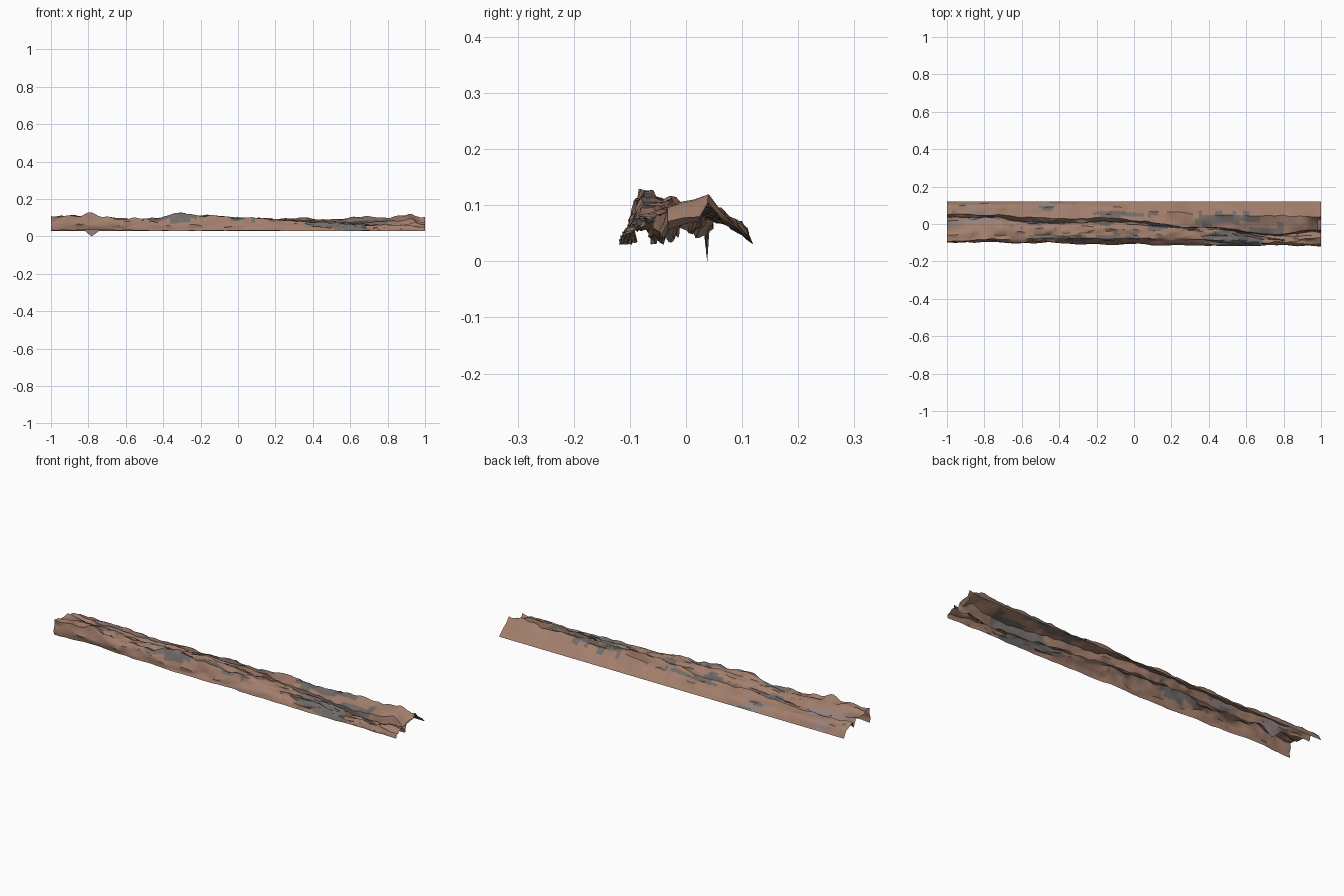
import bpy, bmesh
from mathutils import Vector, noise

if "Cube" in bpy.data.objects:
    bpy.data.objects.remove(bpy.data.objects["Cube"])

# Cross-sections (y, z) from front edge, over crests and crevice, to back edge
STATIONS = {
    -1.0: [(-.095, .033), (-.10, .07), (-.088, .12), (-.05, .105), (.02, .095), (.035, .065), (.05, .085), (.095, .07), (.12, .03)],
    -0.75: [(-.09, .035), (-.10, .07), (-.08, .115), (-.03, .10), (.025, .08), (.035, .04), (.05, .075), (.095, .065), (.12, .03)],
    -0.5: [(-.10, .03), (-.10, .06), (-.08, .092), (-.03, .09), (.0, .08), (.005, .045), (.03, .08), (.09, .065), (.12, .03)],
    -0.18: [(-.11, .03), (-.10, .06), (-.075, .11), (-.03, .11), (.0, .095), (.01, .06), (.03, .09), (.09, .065), (.12, .03)],
    0.4: [(-.115, .03), (-.10, .055), (-.08, .07), (-.055, .077), (-.03, .078), (-.02, .04), (-.02, .087), (.05, .097), (.12, .03)],
    0.75: [(-.115, .03), (-.11, .05), (-.10, .06), (-.08, .062), (-.068, .058), (-.058, .033), (-.055, .073), (.04, .102), (.12, .03)],
    1.0: [(-.115, .03), (-.11, .05), (-.10, .057), (-.08, .062), (-.065, .072), (-.05, .05), (-.03, .10), (.04, .122), (.12, .03)],
}
ROWS, SUB = 110, 3
KEYS = sorted(STATIONS)


def lerp(a, b, t):
    return tuple(p + (q - p) * t for p, q in zip(a, b))


def section(x):
    i = max(k for k in range(len(KEYS) - 1) if KEYS[k] <= x + 1e-9)
    t = (x - KEYS[i]) / (KEYS[i + 1] - KEYS[i])
    t = t * t * (3 - 2 * t)
    pts = [lerp(a, b, t) for a, b in zip(STATIONS[KEYS[i]], STATIONS[KEYS[i + 1]])]
    dense = [lerp(a, b, k / SUB) for a, b in zip(pts, pts[1:]) for k in range(SUB)]
    return dense + [pts[-1]]


def material(name, color):
    m = bpy.data.materials.new(name)
    m.diffuse_color = (*color, 1)
    m.use_nodes = True
    m.node_tree.nodes["Principled BSDF"].inputs["Base Color"].default_value = m.diffuse_color
    return m


# Weathered ridge: open strip with lengthwise folds and rough noise
bm = bmesh.new()
grid = []
for r in range(ROWS + 1):
    x = -1 + 2 * r / ROWS
    row = []
    sec = section(x)
    last = len(sec) - 1
    for c, (y, z) in enumerate(sec):
        v = c / last
        n = noise.noise_vector(Vector((x * 7, v * 9 + x * 1.5, 3.1)))
        f = noise.noise_vector(Vector((x * 22, v * 16 + x * 3, 8.7)))
        fade = min(1, (last - c) / 2, (c + 1) / 4)
        y += (n.y * .010 + f.y * .007) * fade
        z += (n.z * .014 + f.z * .010) * fade
        # scalloped front crest on the left half
        if x < .05 and abs(c - 2 * SUB) < 2:
            z += .022 * noise.noise(Vector((x * 14, 4.4, 0)))
        # the right end sags just before its lip
        if x > .9 and c > 5 * SUB:
            z -= .038 * max(0, 1 - abs(x - .98) / .06) * min(1, (last - c) / 4)
        # deep crevice, with one drooping spike underneath
        dip = max(0, 1 - abs(x + .782) / .05) if c == 5 * SUB else 0
        z = max(z, .03) * (1 - dip)
        if c < SUB:
            y += .010 * noise.noise(Vector((x * 11, 1.3, 0)))
        row.append(bm.verts.new((x, max(-.12, min(.12, y)), min(z, .132))))
    grid.append(row)

# Colour patches: brown stone, grey and lilac weathering
for r in range(ROWS):
    for c in range(len(grid[0]) - 1):
        f = bm.faces.new((grid[r][c], grid[r + 1][c], grid[r + 1][c + 1], grid[r][c + 1]))
        p = f.calc_center_median()
        n = noise.noise(Vector((p.x * 5, p.y * 22, 5.5)))
        if .08 < p.x < .8 and p.y < .06 and n > -.02:
            f.material_index = 1
        elif -.6 < p.x <= .08 and n > .33:
            f.material_index = 1
        elif p.x < -.4 and p.y > 0 and n > .15:
            f.material_index = 2

mesh = bpy.data.meshes.new("rock_ridge")
bm.to_mesh(mesh)
bm.free()
ridge = bpy.data.objects.new("rock_ridge", mesh)
bpy.context.collection.objects.link(ridge)
for name, col in (("brown_stone", (.36, .21, .15)), ("grey_stone", (.17, .15, .14)), ("lilac_stone", (.30, .22, .22))):
    mesh.materials.append(material(name, col))
bpy.context.view_layer.objects.active = ridge
ridge.select_set(True)
bpy.ops.object.shade_smooth_by_angle(angle=.7)
